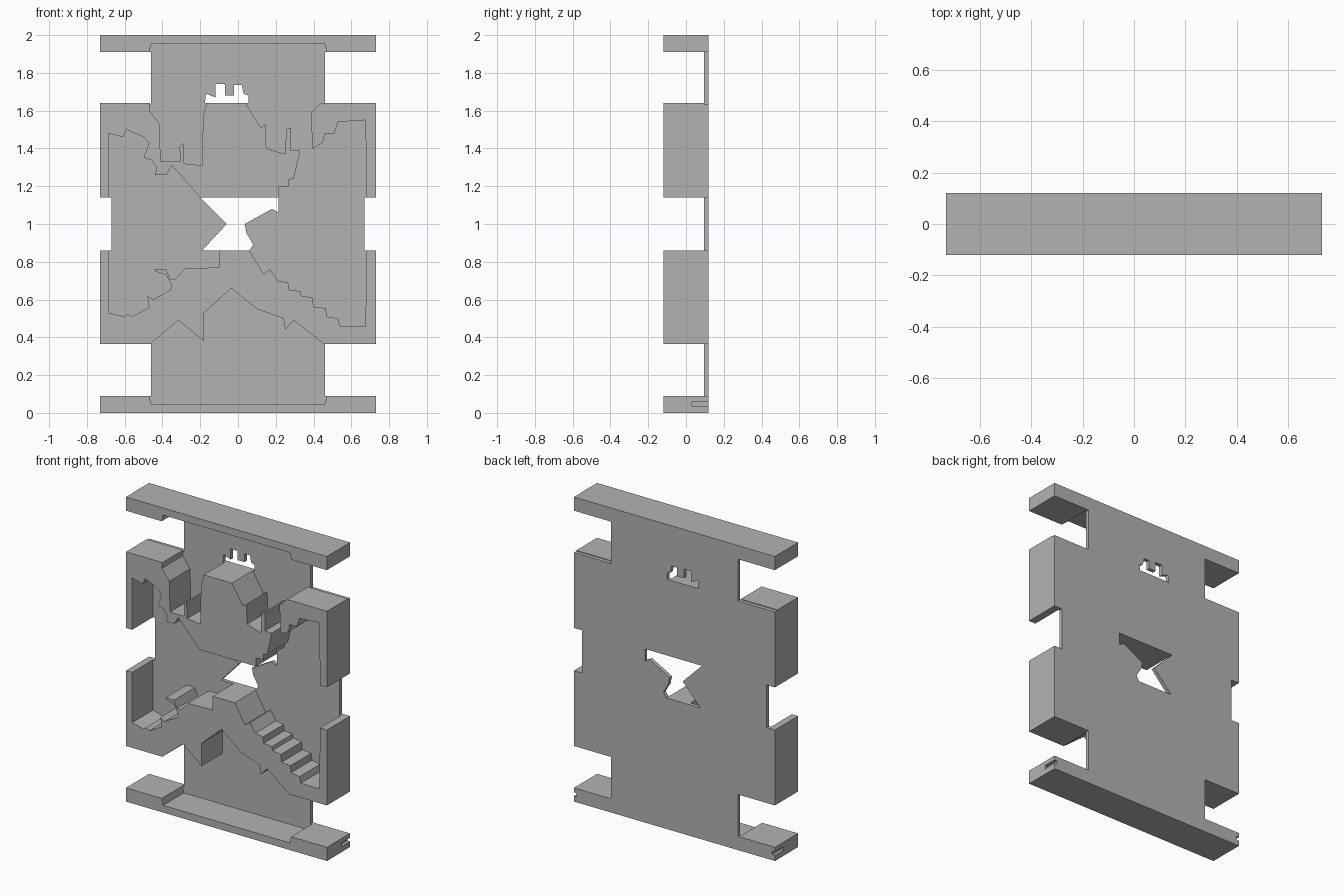
import bpy
import bmesh
from math import pi

HALF_DEPTH = 0.12
PLATE_FRONT = 0.095

default_cube = bpy.data.objects.get("Cube")
if default_cube:
    bpy.data.objects.remove(default_cube, do_unlink=True)

# One plain grey material for the whole panel
grey = bpy.data.materials.new("plain grey")
grey.use_nodes = True
colour = (0.45, 0.45, 0.45, 1)
grey.diffuse_color = colour
grey.node_tree.nodes["Principled BSDF"].inputs["Base Color"].default_value = colour


def panel(name, loops, front, back):
    """Fill closed x/z loops (inner loops become holes) and extrude along y."""
    curve = bpy.data.curves.new(name + " profile", "CURVE")
    curve.dimensions = "2D"
    curve.fill_mode = "BOTH"
    curve.extrude = (back - front) / 2
    for loop in loops:
        spline = curve.splines.new("POLY")
        spline.points.add(len(loop) - 1)
        for point, (x, z) in zip(spline.points, loop):
            point.co = (x, z, 0, 1)
        spline.use_cyclic_u = True
    helper = bpy.data.objects.new(name + " helper", curve)
    bpy.context.collection.objects.link(helper)
    bpy.context.view_layer.update()
    evaluated = helper.evaluated_get(bpy.context.evaluated_depsgraph_get())
    mesh = bpy.data.meshes.new_from_object(evaluated)
    bpy.data.objects.remove(helper, do_unlink=True)
    bpy.data.curves.remove(curve)

    # Weld caps to walls and stand the shape upright
    bm = bmesh.new()
    bm.from_mesh(mesh)
    bmesh.ops.remove_doubles(bm, verts=bm.verts, dist=0.0001)
    for vert in bm.verts:
        x, z, depth = vert.co
        vert.co = (x, (front + back) / 2 - depth, z)
    bmesh.ops.recalc_face_normals(bm, faces=bm.faces)
    for face in bm.faces:
        face.smooth = False
    bm.to_mesh(mesh)
    bm.free()
    mesh.name = name
    mesh.materials.clear()
    mesh.materials.append(grey)
    obj = bpy.data.objects.new(name, mesh)
    bpy.context.collection.objects.link(obj)
    return obj


def mirror_x(points):
    return points + [(-x, z) for x, z in reversed(points)]


def mirror_z(points):
    return points + [(x, 2 - z) for x, z in reversed(points)]


# Thin back plate: mirrored notched outline with two openings
corner = [(.73, 0), (.73, .09), (.46, .09), (.46, .365),
          (.73, .365), (.73, .86), (.67, .86)]
centre_opening = [(-.2, 1.14), (-.06, 1), (-.19, .86), (.06, .86), (.08, .89),
                  (.065, .92), (.045, .95), (.035, 1), (.18, 1.08),
                  (.215, 1.06), (.215, 1.14)]
upper_opening = [(-.175, 1.64), (-.17, 1.69), (-.12, 1.67), (-.12, 1.74),
                 (-.07, 1.74), (-.07, 1.68), (-.02, 1.68), (-.02, 1.735),
                 (.02, 1.735), (.03, 1.69), (.055, 1.68), (.055, 1.64)]
back_plate = panel("back_plate",
                   [mirror_x(mirror_z(corner)), centre_opening, upper_opening],
                   PLATE_FRONT, HALF_DEPTH)

# Bottom and top rails, thinner between their end blocks
rail = mirror_x([(.73, 0), (.73, .09), (.47, .09), (.46, .047)])
bottom_rail = panel("bottom_rail", [rail], -HALF_DEPTH, PLATE_FRONT)
panel("top_rail", [[(x, 2 - z) for x, z in rail]], -HALF_DEPTH, PLATE_FRONT)

# Upper relief: left border joined to the central mass
upper_relief = [
    (-.73, 1.14), (-.685, 1.14), (-.685, 1.48), (-.61, 1.46), (-.59, 1.5),
    (-.5, 1.46), (-.47, 1.43), (-.5, 1.35), (-.46, 1.34), (-.43, 1.3),
    (-.44, 1.26), (-.38, 1.26), (-.35, 1.31), (-.2, 1.14), (.215, 1.14),
    (.215, 1.195), (.27, 1.2), (.27, 1.235), (.295, 1.24), (.33, 1.39),
    (.28, 1.39), (.28, 1.51), (.255, 1.5), (.25, 1.37), (.15, 1.4),
    (.145, 1.53), (.12, 1.51), (.04, 1.64), (-.165, 1.64), (-.185, 1.57),
    (-.19, 1.31), (-.285, 1.32), (-.29, 1.43), (-.31, 1.41), (-.305, 1.33),
    (-.41, 1.33), (-.415, 1.53), (-.47, 1.6), (-.465, 1.64), (-.73, 1.64)]
panel("upper_relief", [upper_relief], -HALF_DEPTH, PLATE_FRONT)

# Upper border on the other side, with a stepped inner edge
upper_border = [
    (.73, 1.14), (.73, 1.64), (.44, 1.64), (.385, 1.59), (.395, 1.4),
    (.45, 1.43), (.46, 1.48), (.51, 1.48), (.53, 1.54), (.675, 1.55),
    (.68, 1.14)]
panel("upper_border", [upper_border], -HALF_DEPTH, PLATE_FRONT)

# Lower relief: borders, rocky ledges, stairs and peaked underside
ledges = [
    (-.73, .86), (-.685, .86), (-.685, .53), (-.6, .51), (-.585, .525),
    (-.56, .51), (-.47, .56), (-.48, .62), (-.45, .6), (-.36, .65),
    (-.35, .67), (-.38, .73), (-.44, .75), (-.44, .76), (-.38, .76),
    (-.36, .71), (-.33, .71), (-.28, .765), (-.1, .77), (-.1, .86)]
stairs = [
    (.06, .86), (.135, .735), (.17, .76), (.21, .7), (.265, .69),
    (.27, .65), (.33, .645), (.335, .62), (.395, .61), (.4, .56),
    (.465, .555), (.47, .51), (.53, .5), (.54, .46), (.675, .46),
    (.68, .86), (.73, .86)]
peaks = [
    (.73, .365), (.455, .365), (.295, .49), (.25, .44), (.24, .5),
    (.1, .55), (-.035, .66), (-.18, .53), (-.18, .38), (-.315, .49),
    (-.465, .365), (-.73, .365)]
panel("lower_relief", [ledges + stairs + peaks], -HALF_DEPTH, PLATE_FRONT)

# Shallow slots in both ends of the bottom rail
for side, x in (("left", 0.73), ("right", -0.73)):
    bpy.ops.mesh.primitive_cube_add(size=1, location=(x, 0.08, 0.049))
    cutter = bpy.context.object
    cutter.name = side + "_slot_cutter"
    cutter.scale = (0.04, 0.1, 0.024)
    cutter.hide_render = True
    cutter.display_type = "WIRE"
    for target in (bottom_rail, back_plate):
        cut = target.modifiers.new(side + " slot", "BOOLEAN")
        cut.operation = "DIFFERENCE"
        cut.solver = "EXACT"
        cut.object = cutter
    cutter.hide_set(True)
